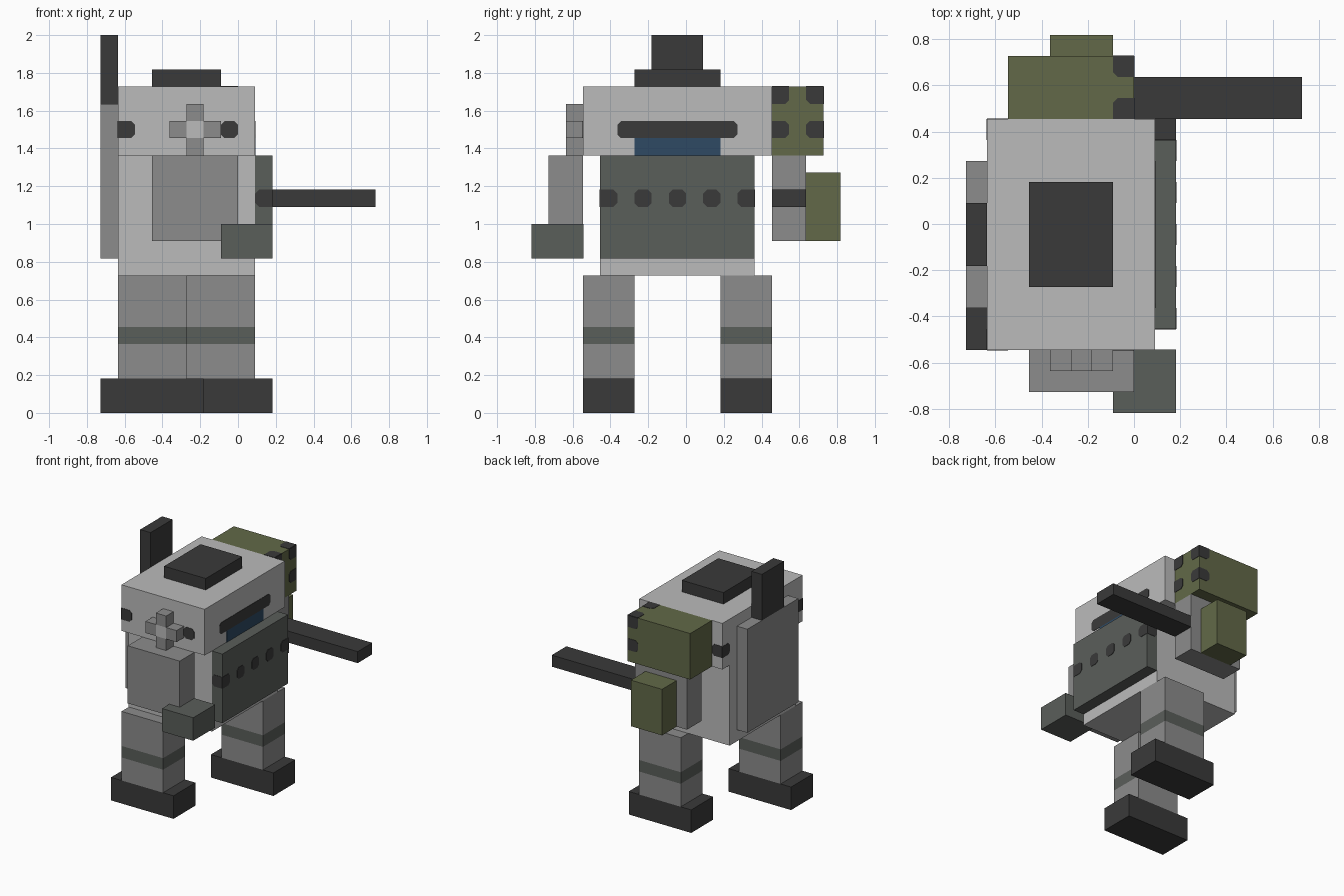
import bpy, bmesh
from mathutils import Vector

cube = bpy.data.objects.get("Cube")
if cube:
    bpy.data.objects.remove(cube, do_unlink=True)

U = 1 / 11  # one grid block


def material(name, r, g, b):
    lin = [((c / 255 + 0.055) / 1.055) ** 2.4 for c in (r, g, b)] + [1]
    m = bpy.data.materials.new(name)
    m.use_nodes = True
    m.diffuse_color = lin
    bsdf = m.node_tree.nodes["Principled BSDF"]
    bsdf.inputs["Base Color"].default_value = lin
    bsdf.inputs["Roughness"].default_value = 0.8
    return m


LIGHT = material("light grey", 187, 187, 187)
MID = material("mid grey", 140, 140, 140)
SLATE = material("slate grey", 90, 94, 90)
DARK = material("charcoal", 58, 58, 58)
GREEN = material("olive green", 98, 105, 72)
BLUE = material("visor blue", 46, 74, 100)


def finish(name, bm, mat):
    bmesh.ops.recalc_face_normals(bm, faces=bm.faces)
    me = bpy.data.meshes.new(name)
    bm.to_mesh(me)
    bm.free()
    me.materials.append(mat)
    ob = bpy.data.objects.new(name, me)
    bpy.context.collection.objects.link(ob)
    return ob


def box(name, mat, x, y, z):
    """Box from (min, max) ranges in blocks."""
    bm = bmesh.new()
    bmesh.ops.create_cube(bm, size=1)
    for v in bm.verts:
        v.co = Vector([(r[0] + r[1]) / 2 + c * (r[1] - r[0])
                       for r, c in zip((x, y, z), v.co)]) * U
    return finish(name, bm, mat)


def plate(name, mat, axis, side, pos, u, v, cut="1111", c=0.22):
    """Thin plate on a face; cut flags the chamfered corners, counter-clockwise."""
    corners = [(u[0], v[0], 1, 1), (u[1], v[0], -1, 1),
               (u[1], v[1], -1, -1), (u[0], v[1], 1, -1)]
    pts = []
    for i, (a, b, su, sv) in enumerate(corners):
        if cut[i] == "0":
            pts.append((a, b))
        else:
            ends = [(a, b + sv * c), (a + su * c, b)]
            pts += ends if i % 2 == 0 else ends[::-1]
    t = 0.03 * side
    bm = bmesh.new()
    verts = []
    for a, b in pts:
        co = [a, b]
        co.insert(axis, pos - t)
        verts.append(bm.verts.new(Vector(co) * U))
    face = bm.faces.new(verts)
    ext = bmesh.ops.extrude_face_region(bm, geom=[face])
    shift = Vector((0, 0, 0))
    shift[axis] = 2 * t * U
    bmesh.ops.translate(bm, vec=shift, verts=[e for e in ext["geom"]
                        if isinstance(e, bmesh.types.BMVert)])
    return finish(name, bm, mat)


# Head, torso and chest armour
box("head", LIGHT, (-7, 1), (-6, 5), (15, 19))
box("torso", LIGHT, (-7, 1), (-5, 4), (8, 15))
box("chest_plate", SLATE, (1, 2), (-5, 4), (9, 15))
box("top_hatch", DARK, (-5, -1), (-3, 2), (19, 20))
box("back_panel", MID, (-8, -7), (-4, 3), (9, 18))
box("exhaust_stack", DARK, (-8, -7), (-2, 1), (18, 22))

# Visor and slit
plate("visor", BLUE, 0, 1, 1, (-3, 2), (15, 16), "0000")
plate("visor_slit", DARK, 0, 1, 1, (-4, 3), (16, 17))

# Rivets across the chest, wrapping round both ends
for i, y in enumerate(range(-5, 4, 2)):
    cut = {0: "0110", 4: "1001"}.get(i, "1111")
    plate("chest_rivet", DARK, 0, 1, 2, (y, y + 1), (12, 13), cut)
for side, y in ((-1, -5), (1, 4)):
    plate("chest_side_rivet", DARK, 1, side, y, (1, 2), (12, 13), "1001")

# Head rivets on both sides, wrapping round the rear corners
for side, y in ((-1, -6), (1, 5)):
    plate("head_rivet", DARK, 1, side, y, (-1, 0), (16, 17))
    plate("head_corner_rivet", DARK, 1, side, y, (-7, -6), (16, 17), "0110")
plate("head_rear_rivet", DARK, 0, -1, -7, (-6, -5), (16, 17), "0110")
plate("head_rear_rivet", DARK, 0, -1, -7, (4, 5), (16, 17), "1001")

# Cross-shaped side emblem
box("cross_centre", LIGHT, (-3, -2), (-7, -6), (16, 17))
for dx, dz in ((-1, 0), (1, 0), (0, -1), (0, 1)):
    box("cross_arm", MID, (-3 + dx, -2 + dx), (-7, -6), (16 + dz, 17 + dz))

# Arm with a fist
box("fist_arm", MID, (-5, 0), (-8, -6), (10, 15))
box("fist", SLATE, (-1, 2), (-9, -5.98), (9, 11))

# Arm with shoulder pod, guard and barrel
box("shoulder_pod", GREEN, (-6, 0), (5, 8), (15, 19))
box("barrel_arm", MID, (-5, 0), (5, 7), (10, 15))
box("elbow_guard", GREEN, (-4, -1), (7, 9), (10, 14))
box("barrel", DARK, (0, 8), (5, 7), (12, 13))

# Pod rivets along its leading edges
for z, low, high in ((16, "0110", "1001"), (18, "0100", "1000")):
    plate("pod_end_rivet", DARK, 0, 1, 0, (5, 6), (z, z + 1), low)
    plate("pod_end_rivet", DARK, 0, 1, 0, (7, 8), (z, z + 1), high)
    plate("pod_side_rivet", DARK, 1, 1, 8, (-1, 0), (z, z + 1), high)
plate("pod_top_rivet", DARK, 2, 1, 19, (-1, 0), (5, 6), "0001")
plate("pod_top_rivet", DARK, 2, 1, 19, (-1, 0), (7, 8), "1000")

# Striding legs with a band and a foot
for name, x, y in (("rear", -7, -6), ("leading", -3, 2)):
    xs, ys = (x, x + 4), (y, y + 3)
    box(name + "_shin", MID, xs, ys, (2, 4))
    box(name + "_leg_band", SLATE, xs, ys, (4, 5))
    box(name + "_thigh", MID, xs, ys, (5, 8))
    box(name + "_foot", DARK, (x - 1, x + 5), ys, (0, 2))
